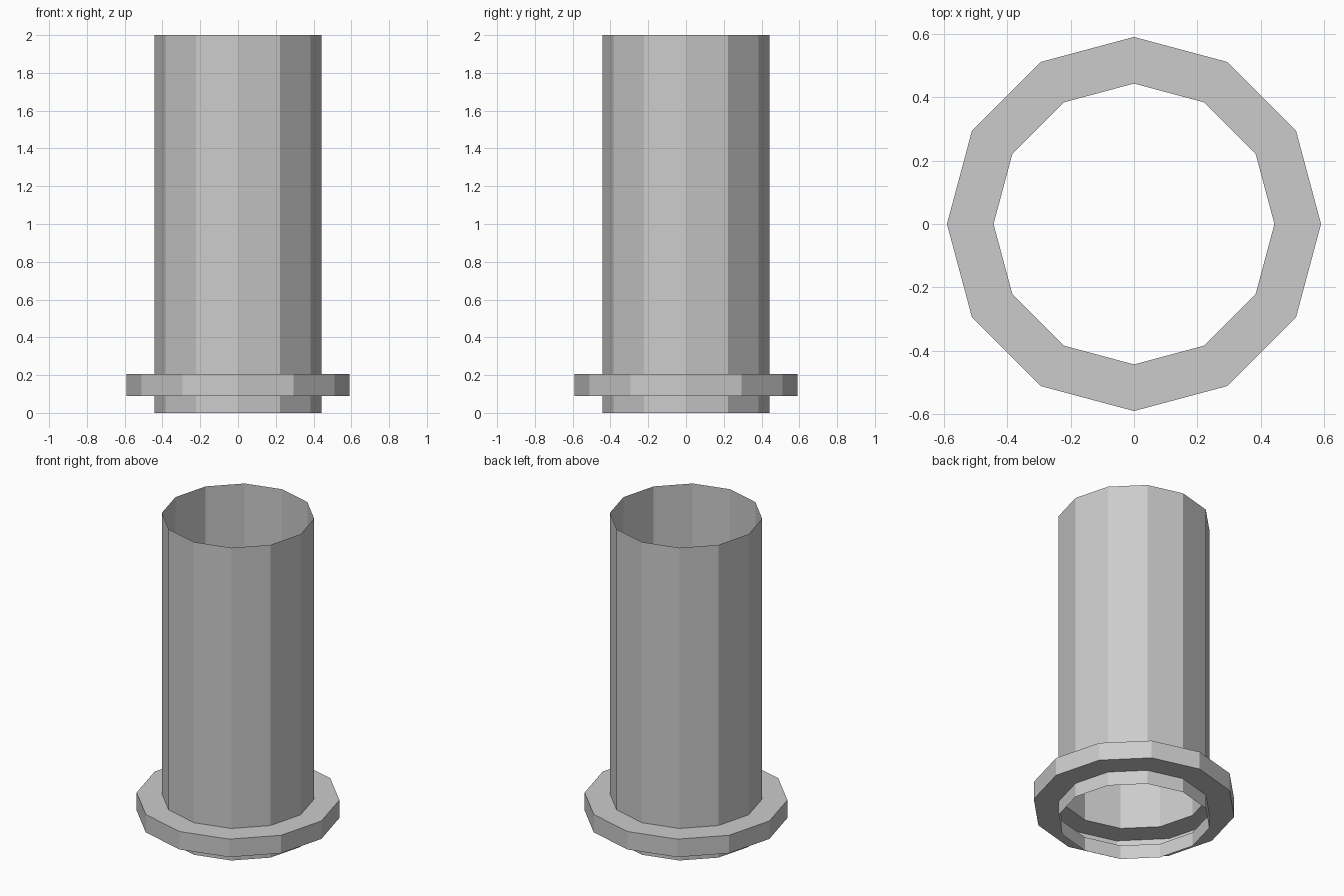
import bpy
import bmesh
import math

if "Cube" in bpy.data.objects:
    bpy.data.objects.remove(bpy.data.objects["Cube"])

SIDES = 12
TUBE_R, FLANGE_R = 0.443, 0.59

# Thin open profile (radius, height): the wall steps out into a hollow flange
PROFILE = [(TUBE_R, 0.0), (TUBE_R, 0.09), (FLANGE_R, 0.09),
           (FLANGE_R, 0.205), (TUBE_R, 0.205), (TUBE_R, 2.0)]

grey = bpy.data.materials.new("plain grey")
grey.diffuse_color = (0.6, 0.6, 0.6, 1.0)
grey.use_nodes = True
grey.node_tree.nodes["Principled BSDF"].inputs["Base Color"].default_value = grey.diffuse_color


def ring(bm, radius, z):
    """One ring of vertices around the z axis."""
    step = math.tau / SIDES
    return [bm.verts.new((radius * math.cos(i * step),
                          radius * math.sin(i * step), z))
            for i in range(SIDES)]


# Flanged tube, open at both ends, with flat facets
bm = bmesh.new()
rings = [ring(bm, r, z) for r, z in PROFILE]
for low, high in zip(rings, rings[1:]):
    for i in range(SIDES):
        j = (i + 1) % SIDES
        bm.faces.new((low[i], low[j], high[j], high[i]))

mesh = bpy.data.meshes.new("flanged_tube")
bm.to_mesh(mesh)
bm.free()
mesh.materials.append(grey)
tube = bpy.data.objects.new("flanged_tube", mesh)
bpy.context.collection.objects.link(tube)
